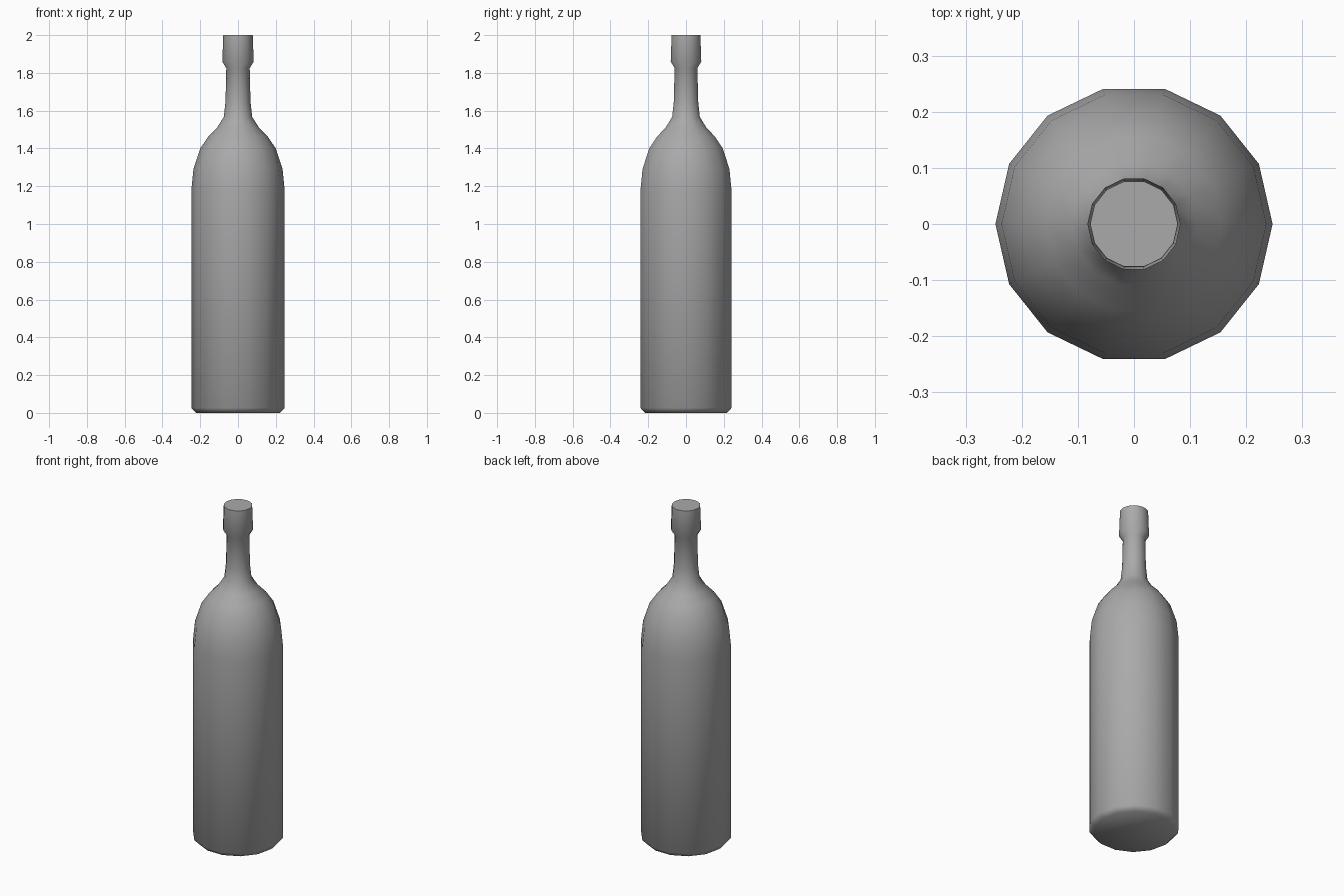
import bpy, bmesh, math

cube = bpy.data.objects.get("Cube")
if cube:
    bpy.data.objects.remove(cube, do_unlink=True)

SIDES = 14

# One grey for the whole bottle
grey = bpy.data.materials.new("plain_grey")
grey.use_nodes = True
colour = (0.4, 0.4, 0.4, 1)
grey.diffuse_color = colour
grey.node_tree.nodes["Principled BSDF"].inputs["Base Color"].default_value = colour

# Outline as (radius, height), from base to mouth
base = [(0.222, 0.0), (0.247, 0.026)]
shoulder = [(0.247, 1.18), (0.236, 1.29), (0.2, 1.4), (0.157, 1.463), (0.111, 1.51)]
neck = [(0.075, 1.567), (0.066, 1.65), (0.062, 1.825)]
lip = [(0.083, 1.86), (0.078, 2.0)]

# Lathe the outline, then cap both ends
bm = bmesh.new()
rings = []
for radius, height in base + shoulder + neck + lip:
    angles = [math.tau * i / SIDES for i in range(SIDES)]
    rings.append([bm.verts.new((radius * math.cos(a), radius * math.sin(a), height)) for a in angles])
for low, high in zip(rings, rings[1:]):
    for i in range(SIDES):
        j = (i + 1) % SIDES
        bm.faces.new((low[i], low[j], high[j], high[i]))
bm.faces.new(rings[0][::-1])
bm.faces.new(rings[-1])

mesh = bpy.data.meshes.new("bottle")
bm.to_mesh(mesh)
bm.free()
mesh.materials.append(grey)
bottle = bpy.data.objects.new("bottle", mesh)
bpy.context.collection.objects.link(bottle)

# Smooth glass, crisp edge around the mouth
bpy.ops.object.select_all(action="DESELECT")
bottle.select_set(True)
bpy.context.view_layer.objects.active = bottle
bpy.ops.object.shade_smooth_by_angle(angle=math.radians(55))
